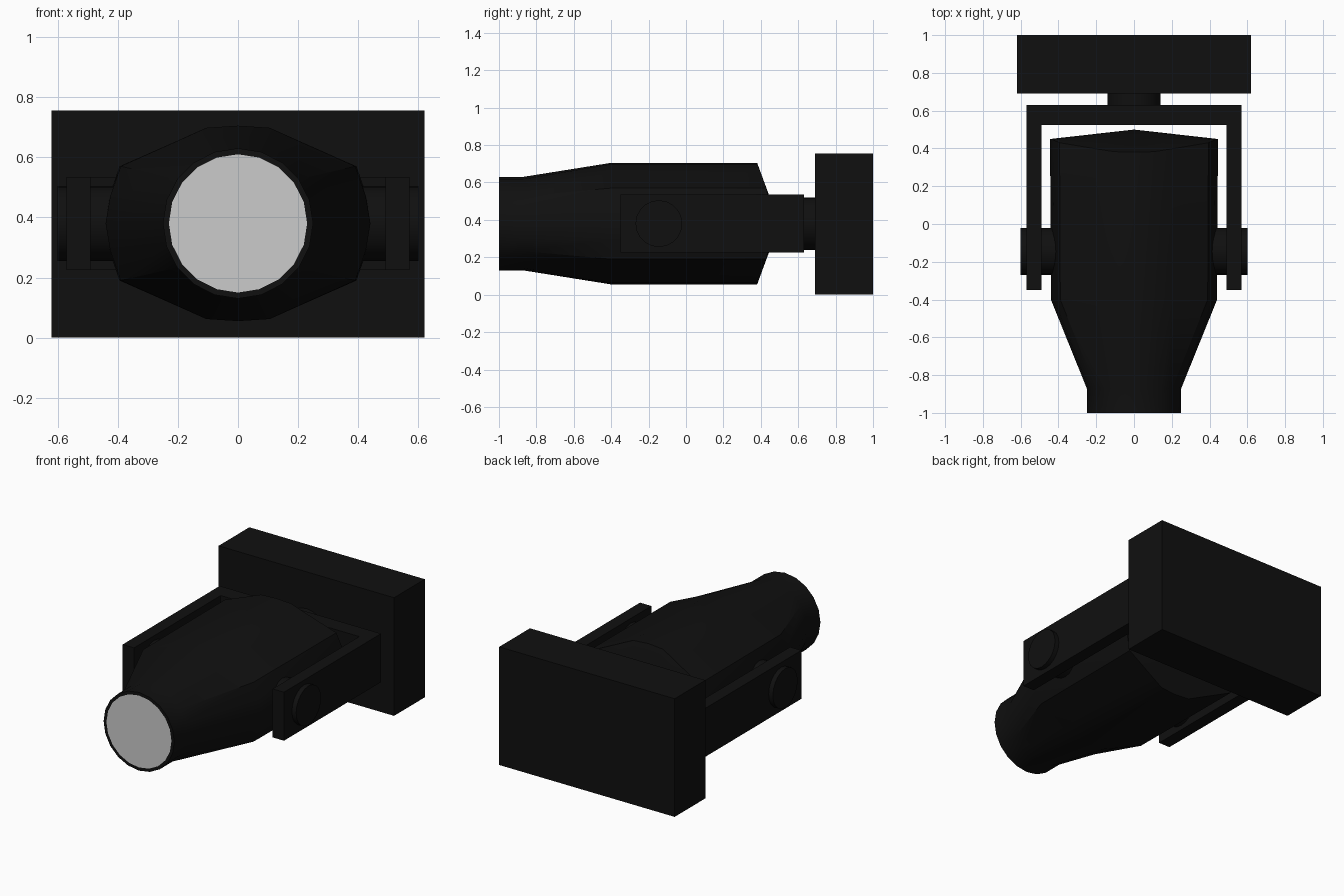
import bpy, bmesh, math
from mathutils import Matrix

if "Cube" in bpy.data.objects:
    bpy.data.objects.remove(bpy.data.objects["Cube"])

CZ = 0.38   # height of the lamp axis
N = 20      # sides of all round parts

black = bpy.data.materials.new("black_paint")
black.diffuse_color = (0.005, 0.005, 0.005, 1)
black.use_nodes = True
black.node_tree.nodes["Principled BSDF"].inputs["Base Color"].default_value = black.diffuse_color


def finish(name, bm, mat=black, smooth=False):
    bmesh.ops.recalc_face_normals(bm, faces=bm.faces)
    me = bpy.data.meshes.new(name)
    bm.to_mesh(me)
    bm.free()
    ob = bpy.data.objects.new(name, me)
    bpy.context.collection.objects.link(ob)
    if mat:
        me.materials.append(mat)
    if smooth:
        bpy.context.view_layer.objects.active = ob
        ob.select_set(True)
        bpy.ops.object.shade_smooth_by_angle(angle=math.radians(30))
        ob.select_set(False)
    return ob


def box(name, lo, hi):
    bm = bmesh.new()
    bmesh.ops.create_cube(bm, size=1)
    for v in bm.verts:
        v.co = [l + (c + 0.5) * (h - l) for c, l, h in zip(v.co, lo, hi)]
    return finish(name, bm)


def cylinder(name, r, a, b, axis, centre):
    """Cylinder from a to b along 'X' or 'Y'."""
    bm = bmesh.new()
    rot = Matrix.Rotation(math.pi / 2, 4, 'Y' if axis == 'X' else 'X')
    mid = (a + b) / 2
    loc = (mid, *centre) if axis == 'X' else (centre[0], mid, centre[1])
    bmesh.ops.create_cone(bm, cap_ends=True, segments=N, radius1=r, radius2=r,
                          depth=abs(b - a), matrix=Matrix.Translation(loc) @ rot)
    return finish(name, bm, smooth=True)


# Wall box and swivel neck
box("mounting_box", (-0.62, 0.69, 0), (0.62, 1.0, 0.755))
cylinder("swivel_neck", 0.14, 0.61, 0.70, 'Y', (0, CZ))

# U-shaped yoke, extruded from its plan outline
half = [(0.57, 0.63), (0.57, -0.35), (0.49, -0.35), (0.49, 0.525)]
outline = half + [(-x, y) for x, y in reversed(half)]
bm = bmesh.new()
face = bm.faces.new([bm.verts.new((x, y, 0.225)) for x, y in outline])
ext = bmesh.ops.extrude_face_region(bm, geom=[face])
bmesh.ops.translate(bm, vec=(0, 0, 0.31),
                    verts=[g for g in ext["geom"] if isinstance(g, bmesh.types.BMVert)])
finish("yoke", bm)

# Pivot knobs through the yoke arms
for s, side in ((1, "right"), (-1, "left")):
    cylinder("pivot_knob_" + side, 0.125, s * 0.41, s * 0.60, 'X', (-0.145, CZ))

# Lamp housing: round nose lofted to a squarish body with a peaked back
# quarter section of the body: x, z offset, y of the back rim
quarter = [(0.44, 0, 0.45), (0.425, 0.09, 0.446), (0.39, 0.19, 0.43),
           (0.20, 0.275, 0.398), (0.105, 0.318, 0.383), (0, 0.325, 0.38)]
upper = quarter + [(-x, z, y) for x, z, y in reversed(quarter[:-1])]
section = upper + [(x, -z, y) for x, z, y in reversed(upper[1:-1])]
circle = [(math.cos(2 * math.pi * i / N), math.sin(2 * math.pi * i / N)) for i in range(N)]

bm = bmesh.new()
rings = [[bm.verts.new((c * 0.23, -1.0, CZ + s * 0.23)) for c, s in circle]]
for y in (-1.0, -0.87):
    rings.append([bm.verts.new((c * 0.25, y, CZ + s * 0.25)) for c, s in circle])
rings.append([bm.verts.new((x, -0.4, CZ + z)) for x, z, _ in section])
rings.append([bm.verts.new((x * 1.01, y, CZ + z)) for x, z, y in section])
for r0, r1 in zip(rings, rings[1:]):
    for i in range(N):
        j = (i + 1) % N
        bm.faces.new((r0[i], r0[j], r1[j], r1[i]))
tip = bm.verts.new((0, 0.5, CZ))
for i in range(N):
    bm.faces.new((rings[-1][i], rings[-1][(i + 1) % N], tip))
finish("lamp_housing", bm, smooth=True)

# Grey lens filling the nose
bm = bmesh.new()
bm.faces.new([bm.verts.new((c * 0.23, -1.0, CZ + s * 0.23)) for c, s in circle])
lens = finish("lens", bm, mat=None)
if lens.data.polygons[0].normal.y > 0:
    lens.data.flip_normals()
